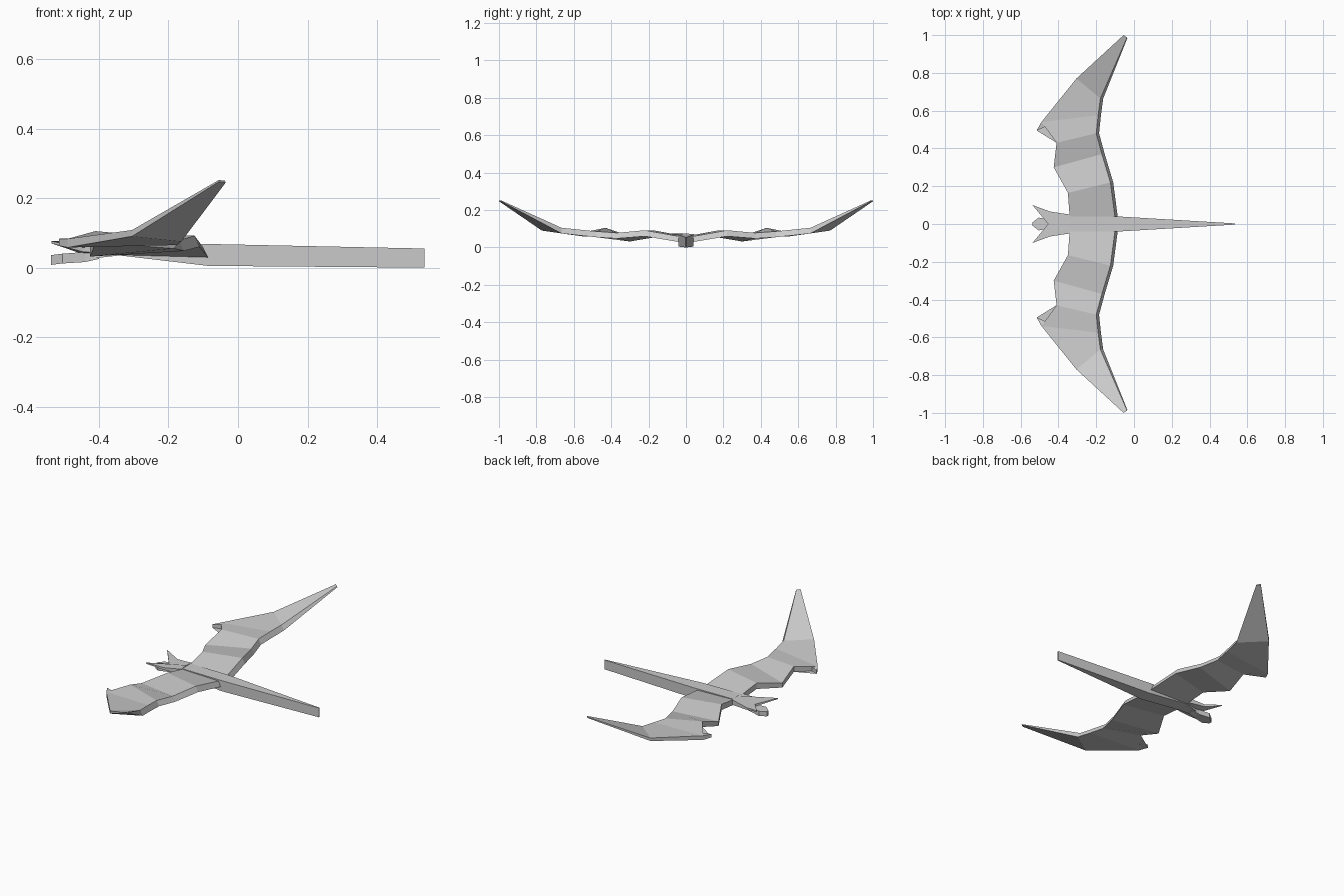
import bpy, bmesh

if "Cube" in bpy.data.objects:
    bpy.data.objects.remove(bpy.data.objects["Cube"])

grey = bpy.data.materials.new("plain grey")
grey.diffuse_color = (0.6, 0.6, 0.6, 1)
grey.use_nodes = True
grey.node_tree.nodes["Principled BSDF"].inputs["Base Color"].default_value = grey.diffuse_color


def finish(name, bm):
    bmesh.ops.remove_doubles(bm, verts=bm.verts, dist=0.0005)
    bmesh.ops.recalc_face_normals(bm, faces=bm.faces)
    mesh = bpy.data.meshes.new(name)
    bm.to_mesh(mesh)
    bm.free()
    mesh.materials.append(grey)
    ob = bpy.data.objects.new(name, mesh)
    bpy.context.collection.objects.link(ob)


def loft(name, rings):
    """Join four-sided rings end to end and cap both ends."""
    bm = bmesh.new()
    rows = [[bm.verts.new(p) for p in r] for r in rings]
    for a, b in zip(rows, rows[1:]):
        for i in range(4):
            j = (i + 1) % 4
            bm.faces.new((a[i], a[j], b[j], b[i]))
    bm.faces.new(rows[0])
    bm.faces.new(rows[-1][::-1])
    finish(name, bm)


def slab(name, outline, side):
    """Plate from (x, y, z bottom, z top) corners."""
    bm = bmesh.new()
    top = [bm.verts.new((x, y * side, zt)) for x, y, zb, zt in outline]
    low = [bm.verts.new((x, y * side, zb)) for x, y, zb, zt in outline]
    bm.faces.new(top)
    bm.faces.new(low[::-1])
    for i in range(len(top)):
        j = (i + 1) % len(top)
        bm.faces.new((top[i], low[i], low[j], top[j]))
    finish(name, bm)


def box_rings(stations):
    return [[(x, -w, zb), (x, w, zb), (x, w, zt), (x, -w, zt)]
            for x, w, zb, zt in stations]


# Body and long tapering tail: x, half width, bottom, top
loft("body_and_tail", box_rings([
    (0.536, 0.003, 0.0, 0.055), (-0.085, 0.04, 0.005, 0.068),
    (-0.34, 0.04, 0.035, 0.07), (-0.43, 0.02, 0.025, 0.05)]))

# Flat pointed head
loft("head", box_rings([
    (-0.40, 0.02, 0.025, 0.05), (-0.44, 0.022, 0.016, 0.045),
    (-0.505, 0.034, 0.012, 0.04), (-0.538, 0.008, 0.008, 0.036)]))

# Wing stations: front (x, y, bottom, top), back (x, y, bottom, top), bevel
WING = [
    ((-0.34, 0.03, 0.035, 0.065), (-0.085, 0.03, 0.028, 0.058), 0.015),
    ((-0.35, 0.165, 0.055, 0.09), (-0.11, 0.22, 0.06, 0.092), 0.015),
    ((-0.425, 0.30, 0.032, 0.06), (-0.155, 0.37, 0.048, 0.078), 0.015),
    ((-0.41, 0.43, 0.072, 0.105), (-0.185, 0.48, 0.055, 0.086), 0.015),
    ((-0.49, 0.54, 0.058, 0.083), (-0.175, 0.575, 0.065, 0.096), 0.015),
    ((-0.305, 0.77, 0.09, 0.108), (-0.163, 0.665, 0.075, 0.105), 0.015),
    ((-0.055, 1.0, 0.247, 0.252), (-0.035, 0.985, 0.245, 0.25), 0.003)]

for side, tag in ((1, "left"), (-1, "right")):
    loft(tag + "_wing", [
        [(f[0], f[1] * side, f[2]), (b[0], b[1] * side, b[2]),
         (b[0] - bevel, b[1] * side, b[3]), (f[0], f[1] * side, f[3])]
        for f, b, bevel in WING])
    # Hooked claw on the wing's leading edge
    slab(tag + "_claw", [
        (-0.41, 0.43, 0.072, 0.105), (-0.47, 0.515, 0.06, 0.085),
        (-0.515, 0.495, 0.063, 0.083), (-0.49, 0.54, 0.058, 0.083)], side)
    # Swept horn, joined to the neck
    slab(tag + "_horn", [
        (-0.34, 0.05, 0.04, 0.07), (-0.445, 0.066, 0.045, 0.058),
        (-0.537, 0.1, 0.07, 0.076), (-0.455, 0.0, 0.042, 0.055),
        (-0.34, 0.0, 0.04, 0.075)], side)
